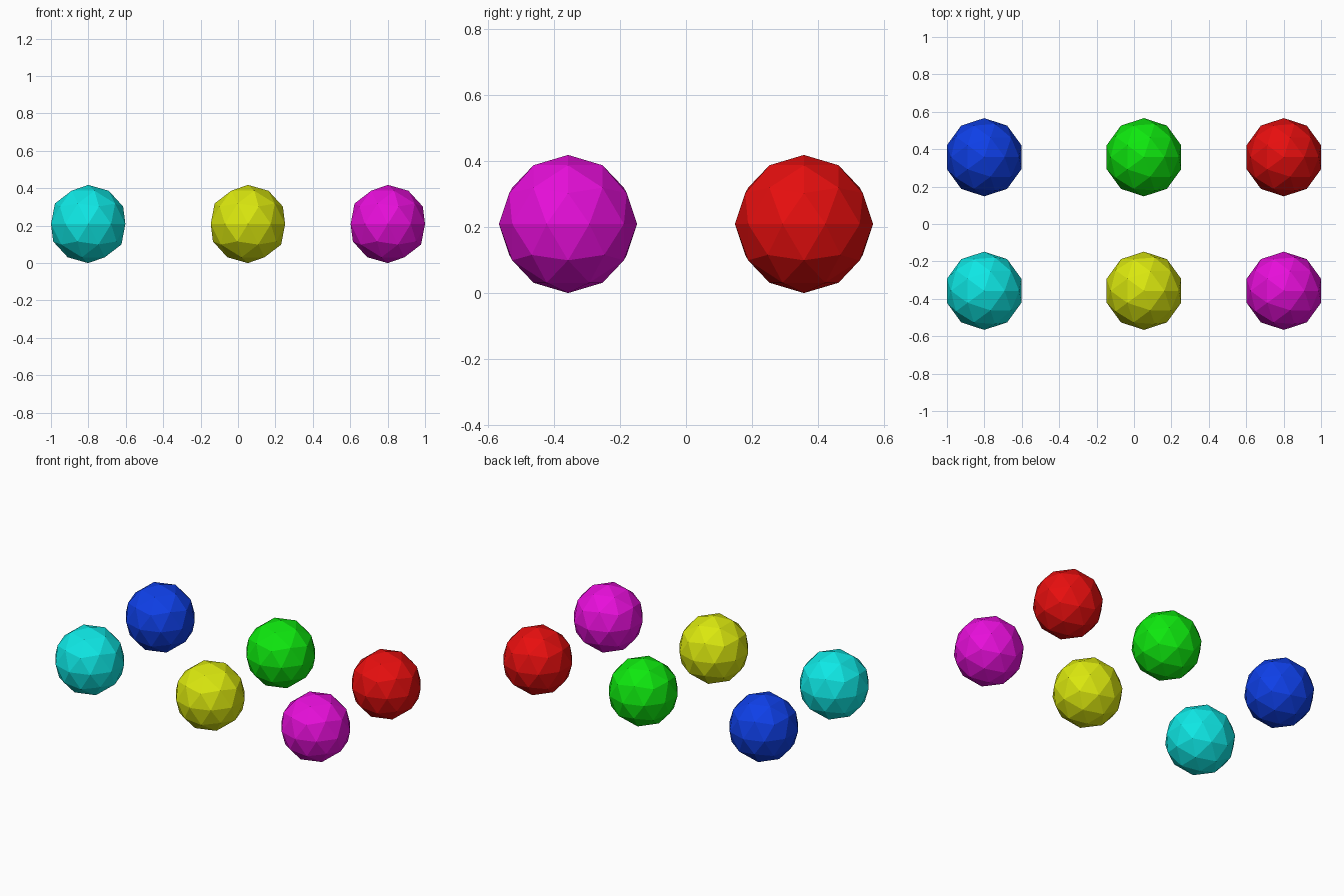
import bpy

# Remove the default cube
cube = bpy.data.objects.get("Cube")
if cube:
    bpy.data.objects.remove(cube, do_unlink=True)

RADIUS = 0.209
ROW_Y = 0.357
COLUMNS = {"left": 0.801, "middle": 0.053, "right": -0.801}
LOW = 0.0045


def make_material(name, color):
    mat = bpy.data.materials.new(name)
    mat.use_nodes = True
    rgba = (*color, 1.0)
    mat.diffuse_color = rgba
    mat.node_tree.nodes["Principled BSDF"].inputs["Base Color"].default_value = rgba
    return mat


def make_ball(color_name, color, column, y):
    bpy.ops.mesh.primitive_ico_sphere_add(
        subdivisions=2, radius=RADIUS, location=(COLUMNS[column], y, RADIUS))
    ball = bpy.context.object
    ball.name = color_name + "_ball"
    ball.data.materials.append(make_material(color_name, color))
    bpy.ops.object.shade_flat()


# Back row of faceted balls
make_ball("red", (0.8, LOW, LOW), "left", ROW_Y)
make_ball("green", (LOW, 0.8, LOW), "middle", ROW_Y)
make_ball("blue", (LOW, 0.05, 0.8), "right", ROW_Y)

# Front row of faceted balls
make_ball("magenta", (0.8, LOW, 0.7), "left", -ROW_Y)
make_ball("yellow", (0.7, 0.8, LOW), "middle", -ROW_Y)
make_ball("cyan", (LOW, 0.8, 0.78), "right", -ROW_Y)
